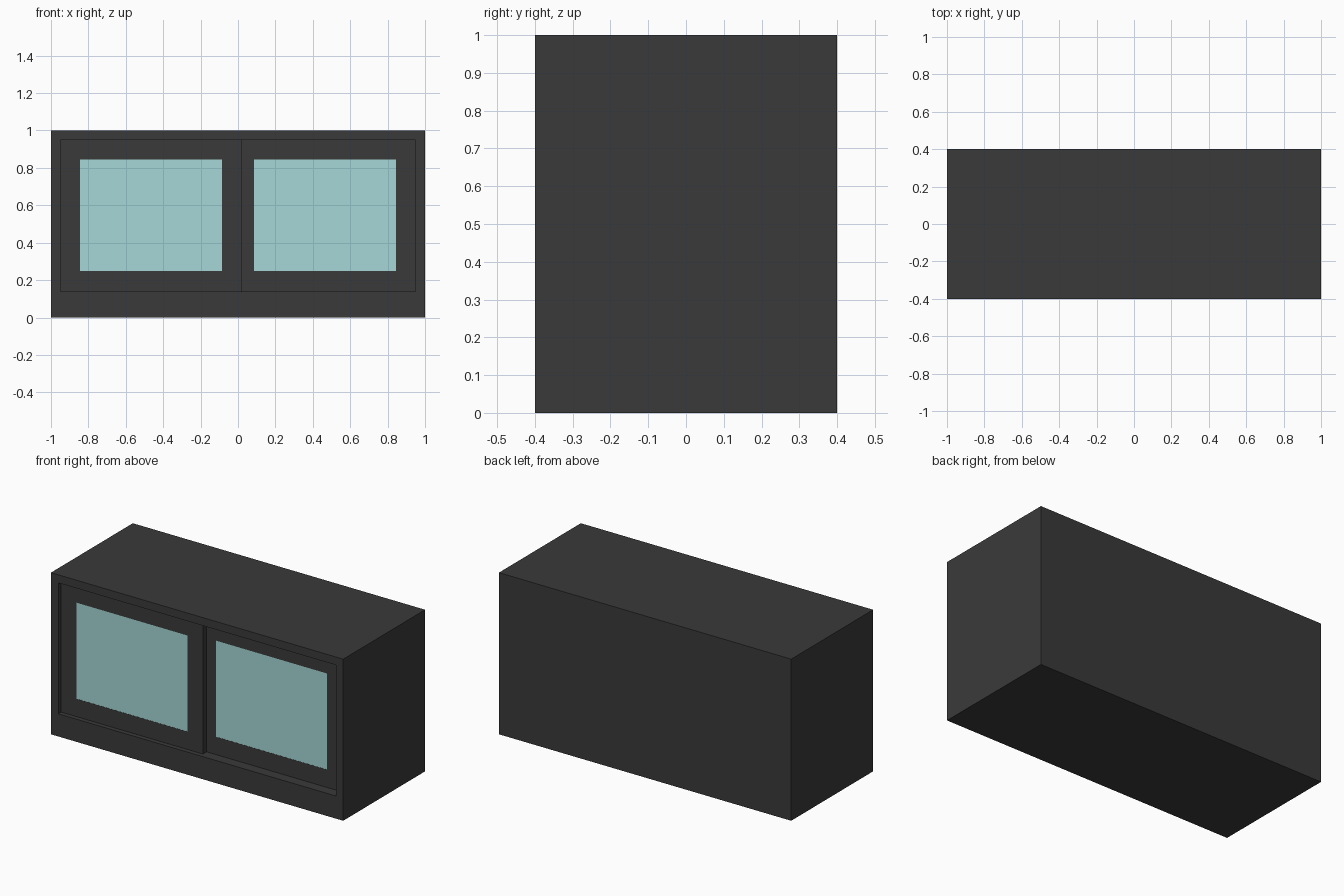
import bpy, bmesh

if "Cube" in bpy.data.objects:
    bpy.data.objects.remove(bpy.data.objects["Cube"])


def material(name, rgba):
    m = bpy.data.materials.new(name)
    m.diffuse_color = rgba
    m.use_nodes = True
    m.node_tree.nodes["Principled BSDF"].inputs["Base Color"].default_value = m.diffuse_color
    return m


DARK = material("dark_panel", (0.042, 0.042, 0.042, 1))
GLASS = material("tinted_glass", (0.38, 0.68, 0.68, 0.88))


def rect(bm, r, y):
    x0, x1, z0, z1 = r
    return [bm.verts.new((x, y, z)) for x, z in ((x0, z0), (x1, z0), (x1, z1), (x0, z1))]


def bridge(bm, a, b):
    for i in range(4):
        j = (i + 1) % 4
        bm.faces.new((a[i], a[j], b[j], b[i]))


def finish(bm, name, mat):
    bmesh.ops.recalc_face_normals(bm, faces=bm.faces)
    me = bpy.data.meshes.new(name)
    bm.to_mesh(me)
    bm.free()
    me.materials.append(mat)
    ob = bpy.data.objects.new(name, me)
    bpy.context.collection.objects.link(ob)
    return ob


def frame(name, outer, inner, front, back, pocket=None):
    """Rectangular frame; with pocket set, a closed back and a recess to that depth."""
    bm = bmesh.new()
    fo, fi, bo = rect(bm, outer, front), rect(bm, inner, front), rect(bm, outer, back)
    bi = rect(bm, inner, back if pocket is None else pocket)
    bridge(bm, fo, fi)
    bridge(bm, fo, bo)
    bridge(bm, fi, bi)
    if pocket is None:
        bridge(bm, bo, bi)
    else:
        bm.faces.new(bo)
        bm.faces.new(bi)
    return finish(bm, name, DARK)


def pane(name, r, front, back):
    bm = bmesh.new()
    a, b = rect(bm, r, front), rect(bm, r, back)
    bridge(bm, a, b)
    bm.faces.new(a)
    bm.faces.new(b)
    return finish(bm, name, GLASS)


# Hollow cabinet body with an open front and a deeper plinth
frame("cabinet_body", (-1, 1, 0, 1), (-0.95, 0.95, 0.14, 0.95), -0.4, 0.4, pocket=0.35)

# Two overlapping sliding doors, the left one running in the front track
T = 0.035
for side, x0, x1, g0, g1, y in (("left", -0.95, 0.02, -0.845, -0.085, -0.372),
                                ("right", -0.02, 0.95, 0.085, 0.845, -0.336)):
    glass = (g0, g1, 0.25, 0.845)
    frame(side + "_door_frame", (x0, x1, 0.14, 0.95), glass, y, y + T)
    pane(side + "_door_glass", glass, y + 0.001, y + T - 0.001)
